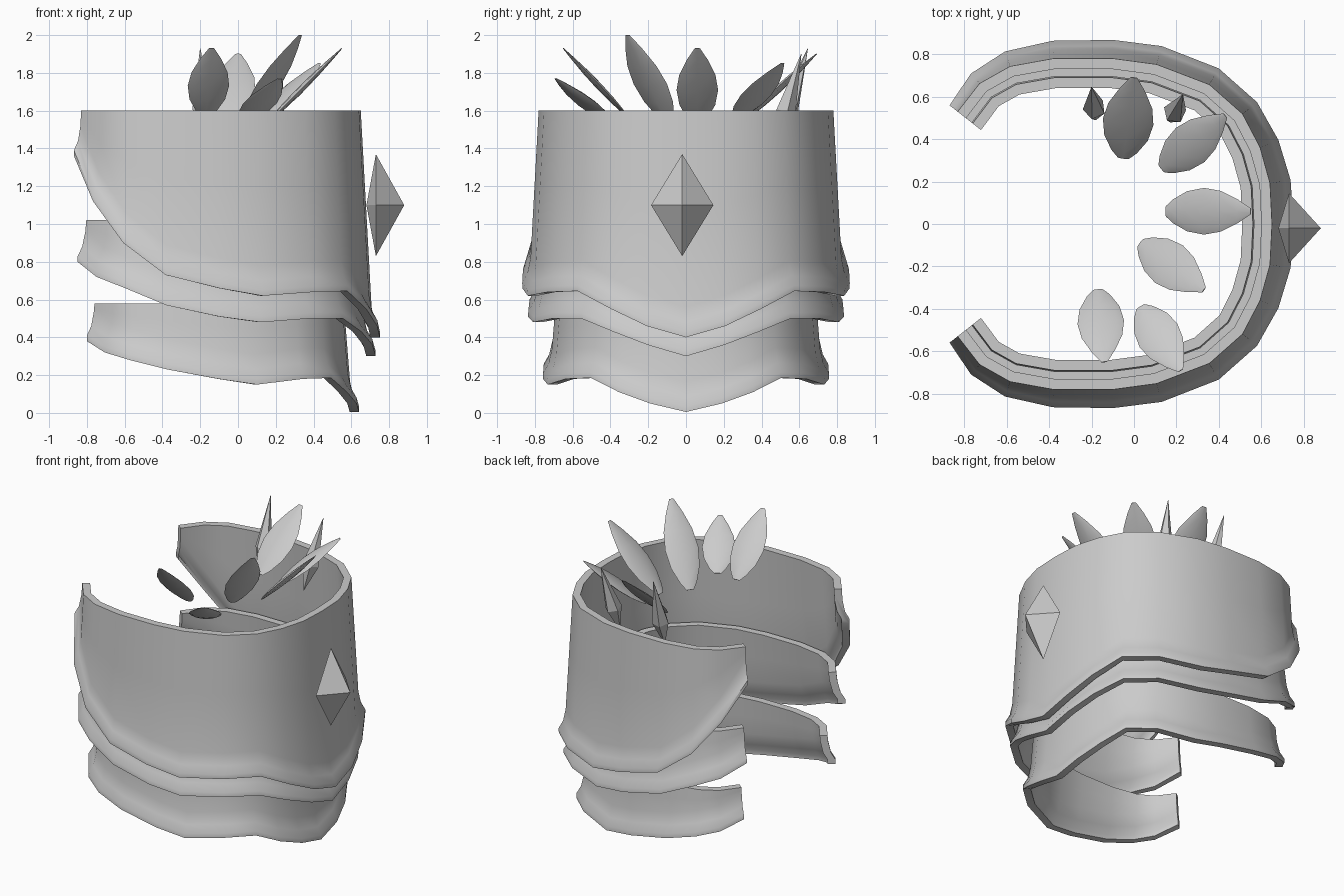
import bpy, bmesh, math
from mathutils import Vector

if "Cube" in bpy.data.objects:
    bpy.data.objects.remove(bpy.data.objects["Cube"])

steel = bpy.data.materials.new("light grey")
steel.diffuse_color = (0.6, 0.6, 0.6, 1)
steel.use_nodes = True
steel.node_tree.nodes["Principled BSDF"].inputs["Base Color"].default_value = steel.diffuse_color


def finish(name, rings, smooth=True, closed_ends=True):
    """Skin a list of equally sized closed rings into one solid object."""
    bm = bmesh.new()
    vs = [[bm.verts.new(p) for p in r] for r in rings]
    n = len(vs[0])
    for a, b in zip(vs, vs[1:]):
        for i in range(n):
            j = (i + 1) % n
            bm.faces.new((a[i], a[j], b[j], b[i]))
    if closed_ends:
        bm.faces.new(vs[0])
        bm.faces.new(vs[-1])
    bmesh.ops.remove_doubles(bm, verts=bm.verts, dist=1e-5)
    bmesh.ops.recalc_face_normals(bm, faces=bm.faces)
    me = bpy.data.meshes.new(name)
    bm.to_mesh(me)
    bm.free()
    me.materials.append(steel)
    ob = bpy.data.objects.new(name, me)
    bpy.context.collection.objects.link(ob)
    if smooth:
        bpy.ops.object.select_all(action='DESELECT')
        ob.select_set(True)
        bpy.context.view_layer.objects.active = ob
        bpy.ops.object.shade_smooth_by_angle(angle=math.radians(45))
    return ob


# Half plan of the curved plates, from the middle of the outside to the open end
half = [(.70, 0), (.69, .2), (.64, .38), (.55, .55), (.38, .70), (.12, .80),
        (-.1, .83), (-.38, .83), (-.6, .79), (-.76, .70), (-.87, .56)]
plan = [Vector((x, -y)) for x, y in reversed(half[1:])] + [Vector(p) for p in half]
normals = []
for i in range(len(plan)):
    t = plan[min(i + 1, len(plan) - 1)] - plan[max(i - 1, 0)]
    normals.append(Vector((t.y, -t.x)).normalized())

# height above the lower edge, outward flare
FLARE = [(.16, 0), (.08, .012), (.03, .037), (0, .035)]


def plate(name, top, inset, taper, lower, thick=.05):
    """Curved plate with a flat top, a wavy lower edge and a flared lip."""
    low = lower[:0:-1] + lower
    rings = []
    for p, n, zb in zip(plan, normals, low):
        rows = [(top, 0), ((top + zb + .16) / 2, 0)] + [(zb + h, f) for h, f in FLARE]
        outer, inner = [], []
        for z, f in rows:
            d = f - inset + (top - z) * taper
            q, r = p + n * d, p + n * (d - thick)
            outer.append((q.x, q.y, z))
            inner.append((r.x, r.y, z))
        rings.append(outer + inner[::-1])
    finish(name, rings)


plate("upper_plate", 1.6, .05, .055,
      [.40, .46, .55, .645, .64, .62, .66, .73, .90, 1.12, 1.36])
plate("middle_plate", 1.02, .085, .11,
      [.30, .36, .43, .50, .50, .48, .51, .57, .66, .72, .80])
plate("lower_plate", .58, .14, .08,
      [.005, .05, .11, .185, .18, .15, .18, .23, .28, .32, .38])


def spindle(name, base, tip, width, depth, profile, sides, smooth):
    """Solid swept from base to tip, its width lying level."""
    a, b = Vector(base), Vector(tip)
    d = (b - a).normalized()
    u = Vector((-d.y, d.x, 0)).normalized()
    v = d.cross(u)
    rings = []
    for t, s in profile:
        c = a.lerp(b, t)
        rings.append([c + u * (math.cos(k * math.tau / sides) * s * width / 2)
                      + v * (math.sin(k * math.tau / sides) * s * depth / 2)
                      for k in range(sides)])
    finish(name, rings, smooth)


# Ring of leaves inside the top
LEAF = [(0, .22), (.08, .5), (.25, .86), (.45, 1), (.65, .87), (.85, .5), (1, .13)]
leaves = [((-.05, .31, 1.55), (0, .69, 1.90), .24),
          ((.13, .26, 1.55), (.43, .51, 1.85), .21),
          ((.15, .06, 1.53), (.55, .06, 1.93), .22),
          ((.03, -.09, 1.53), (.33, -.31, 2.0), .22),
          ((.03, -.39, 1.53), (.22, -.69, 1.77), .21),
          ((-.17, -.31, 1.57), (-.14, -.65, 1.93), .22)]
for i, (a, b, w) in enumerate(leaves):
    spindle(f"leaf_{i + 1}", a, b, w, .035, LEAF, 8, True)

# Two faceted spikes between the leaves
SPIKE = [(0, .02), (.36, 1), (1, .02)]
for i, (a, b) in enumerate([((-.18, .49, 1.43), (-.2, .645, 1.93)),
                            ((.17, .48, 1.43), (.23, .61, 1.9))]):
    spindle(f"spike_{i + 1}", a, b, .11, .11, SPIKE, 5, False)

# Diamond gem on the outside
gem_ring = [(.73, -.185, 1.1), (.73, -.02, .83), (.73, .145, 1.1), (.73, -.02, 1.37)]
finish("gem", [[(.68, -.02, 1.1)] * 4, gem_ring, [(.88, -.02, 1.1)] * 4],
       False, False)
